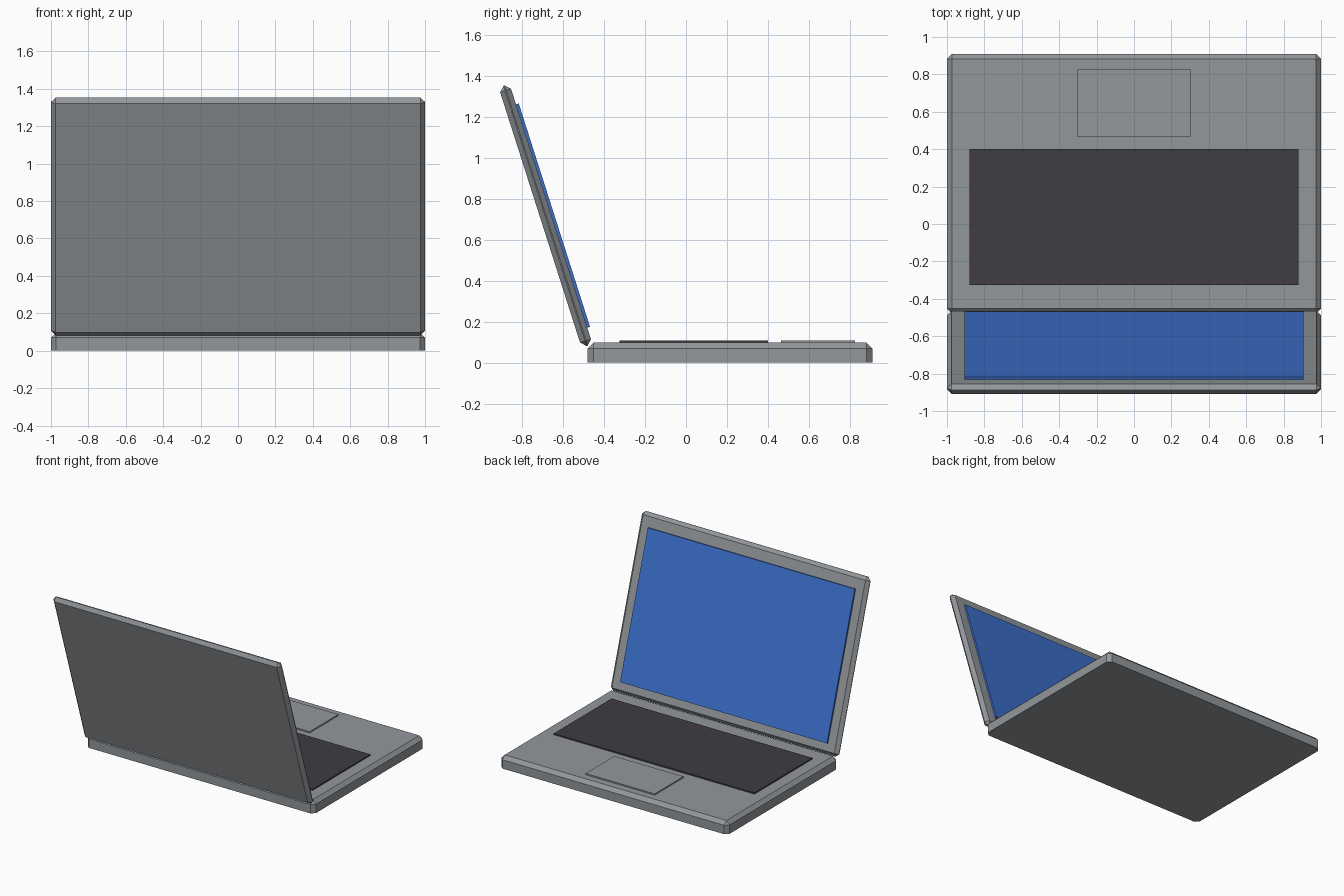
import bpy, bmesh, math
from mathutils import Matrix

if "Cube" in bpy.data.objects:
    bpy.data.objects.remove(bpy.data.objects["Cube"])


def material(name, rgb):
    m = bpy.data.materials.new(name)
    m.diffuse_color = (*rgb, 1)
    m.use_nodes = True
    m.node_tree.nodes["Principled BSDF"].inputs["Base Color"].default_value = m.diffuse_color
    return m


GREY = material("grey casing", (0.29, 0.31, 0.33))
DARK = material("dark keys", (0.05, 0.046, 0.056))
BLUE = material("blue screen", (0.045, 0.16, 0.60))


def box(name, lo, hi, mat, bevel=0.0, keep_bottom=False, frame=Matrix()):
    """Box between two corners, optionally chamfered, placed in a frame."""
    bm = bmesh.new()
    bmesh.ops.create_cube(bm, size=1)
    for v in bm.verts:
        v.co = [(a + b) / 2 + c * (b - a) for a, b, c in zip(lo, hi, v.co)]
    if bevel:
        edges = [e for e in bm.edges
                 if not (keep_bottom and all(v.co.z < lo[2] + 1e-5 for v in e.verts))]
        bmesh.ops.bevel(bm, geom=edges, offset=bevel, segments=1,
                        affect='EDGES', clamp_overlap=True)
    bmesh.ops.recalc_face_normals(bm, faces=bm.faces)
    me = bpy.data.meshes.new(name)
    bm.to_mesh(me)
    bm.free()
    me.materials.append(mat)
    ob = bpy.data.objects.new(name, me)
    ob.matrix_world = frame
    bpy.context.collection.objects.link(ob)
    return ob


# Lower body with keyboard block and touchpad
box("base", (-1, -0.48, 0), (1, 0.91, 0.098), GREY, 0.028, keep_bottom=True)
box("keyboard", (-0.88, -0.325, 0.09), (0.88, 0.4, 0.108), DARK)
box("touchpad", (-0.303, 0.465, 0.09), (0.303, 0.825, 0.108), GREY)

# Tilted lid and screen: local z runs up the lid, local y faces the keyboard
lid_frame = Matrix.Translation((0, -0.686, 0.718)) @ Matrix.Rotation(math.radians(17.7), 4, 'X')
box("lid", (-1, -0.028, -0.667), (1, 0.028, 0.667), GREY, 0.0255, frame=lid_frame)
box("screen", (-0.907, 0.02, -0.583), (0.907, 0.042, 0.562), BLUE, frame=lid_frame)
